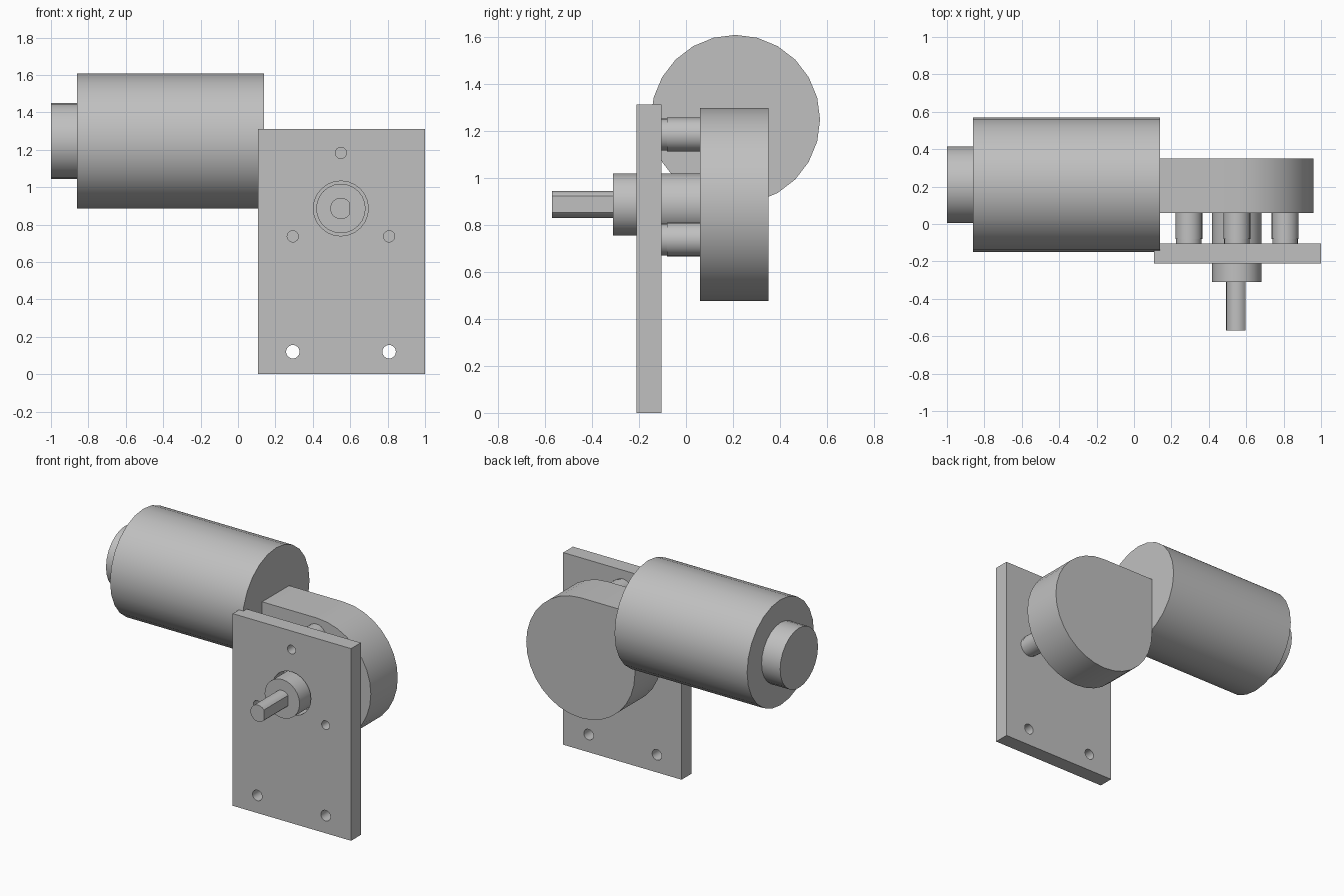
import bpy
import bmesh
from math import sin, cos, pi, radians
from mathutils import Vector

cube = bpy.data.objects.get("Cube")
if cube:
    bpy.data.objects.remove(cube, do_unlink=True)

GREY = (0.53, 0.53, 0.53, 1)
metal = bpy.data.materials.new("plain grey metal")
metal.use_nodes = True
metal.diffuse_color = GREY
metal.node_tree.nodes["Principled BSDF"].inputs["Base Color"].default_value = GREY


def circle(cx, cz, r, n=24):
    return [(cx + r * cos(2 * pi * i / n), cz + r * sin(2 * pi * i / n)) for i in range(n)]


def prism(name, outline, start, end, axis="y"):
    """Extrude a closed outline along y (outline in x, z) or x (outline in y, z)."""
    bm = bmesh.new()
    place = (lambda a, b: (a, start, b)) if axis == "y" else (lambda a, b: (start, a, b))
    face = bm.faces.new([bm.verts.new(place(a, b)) for a, b in outline])
    out = bmesh.ops.extrude_face_region(bm, geom=[face])
    step = Vector((0, end - start, 0) if axis == "y" else (end - start, 0, 0))
    bmesh.ops.translate(bm, vec=step, verts=[v for v in out["geom"] if isinstance(v, bmesh.types.BMVert)])
    bmesh.ops.recalc_face_normals(bm, faces=bm.faces)
    mesh = bpy.data.meshes.new(name)
    bm.to_mesh(mesh)
    bm.free()
    mesh.materials.append(metal)
    ob = bpy.data.objects.new(name, mesh)
    bpy.context.collection.objects.link(ob)
    return ob


def select(ob):
    bpy.ops.object.select_all(action="DESELECT")
    ob.select_set(True)
    bpy.context.view_layer.objects.active = ob


def drill(ob, cx, cz, r, start, end):
    cutter = prism("hole_cutter", circle(cx, cz, r), start, end)
    cutter.hide_render = True
    select(ob)
    mod = ob.modifiers.new("hole", "BOOLEAN")
    mod.operation = "DIFFERENCE"
    mod.solver = "EXACT"
    mod.object = cutter
    bpy.ops.object.modifier_apply(modifier=mod.name)
    bpy.data.objects.remove(cutter, do_unlink=True)


AX, AZ = 0.55, 0.886              # output shaft axis
MY, MZ = 0.21, 1.247              # motor axis
FRONT, BACK = -0.21, -0.105       # mounting plate faces
GEAR_FRONT, GEAR_BACK = 0.06, 0.35
SCREWS = [(0.55, 1.183), (0.293, 0.737), (0.808, 0.737)]
parts = []

# Motor can and its rear cap
parts.append(prism("motor_body", circle(MY, MZ, 0.36), -0.86, 0.14, "x"))
parts.append(prism("motor_rear_cap", circle(MY, MZ, 0.204), -1.0, -0.86, "x"))

# Gearbox: round housing with one square corner beside the motor
R = 0.41
arc = [(AX + R * cos(a), AZ + R * sin(a)) for a in [pi + i * 1.5 * pi / 24 for i in range(25)]]
parts.append(prism("gearbox", arc + [(AX - R, AZ + R)], GEAR_FRONT, GEAR_BACK))

# Mounting plate with screw holes, two open holes and the boss clearance
plate = prism("mounting_plate", [(0.107, 0), (1, 0), (1, 1.31), (0.107, 1.31)], FRONT, BACK)
for x, z in SCREWS:
    drill(plate, x, z, 0.03, FRONT - 0.1, BACK + 0.1)
for x in (0.293, 0.808):
    drill(plate, x, 0.12, 0.036, FRONT - 0.1, BACK + 0.1)
drill(plate, AX, AZ, 0.147, FRONT - 0.1, BACK + 0.1)
parts.append(plate)

# Standoffs with slightly narrower tips and blind screw holes
for i, (x, z) in enumerate(SCREWS):
    post = prism(f"standoff_{i + 1}", circle(x, z, 0.072), -0.08, GEAR_FRONT)
    tip = prism(f"standoff_tip_{i + 1}", circle(x, z, 0.068), BACK, -0.08)
    drill(post, x, z, 0.03, -0.2, 0.03)
    drill(tip, x, z, 0.03, -0.2, 0.0)
    parts += [post, tip]

# Bearing boss and D-shaped output shaft
parts.append(prism("shaft_boss", circle(AX, AZ, 0.132), -0.31, GEAR_FRONT))
flat = radians(38)
d_shape = [(AX + 0.057 * cos(a), AZ + 0.057 * sin(a))
           for a in [flat + i * (2 * pi - 2 * flat) / 20 for i in range(21)]]
parts.append(prism("output_shaft", d_shape, -0.57, -0.31))

for ob in parts:
    select(ob)
    bpy.ops.object.shade_smooth_by_angle(angle=radians(30))
